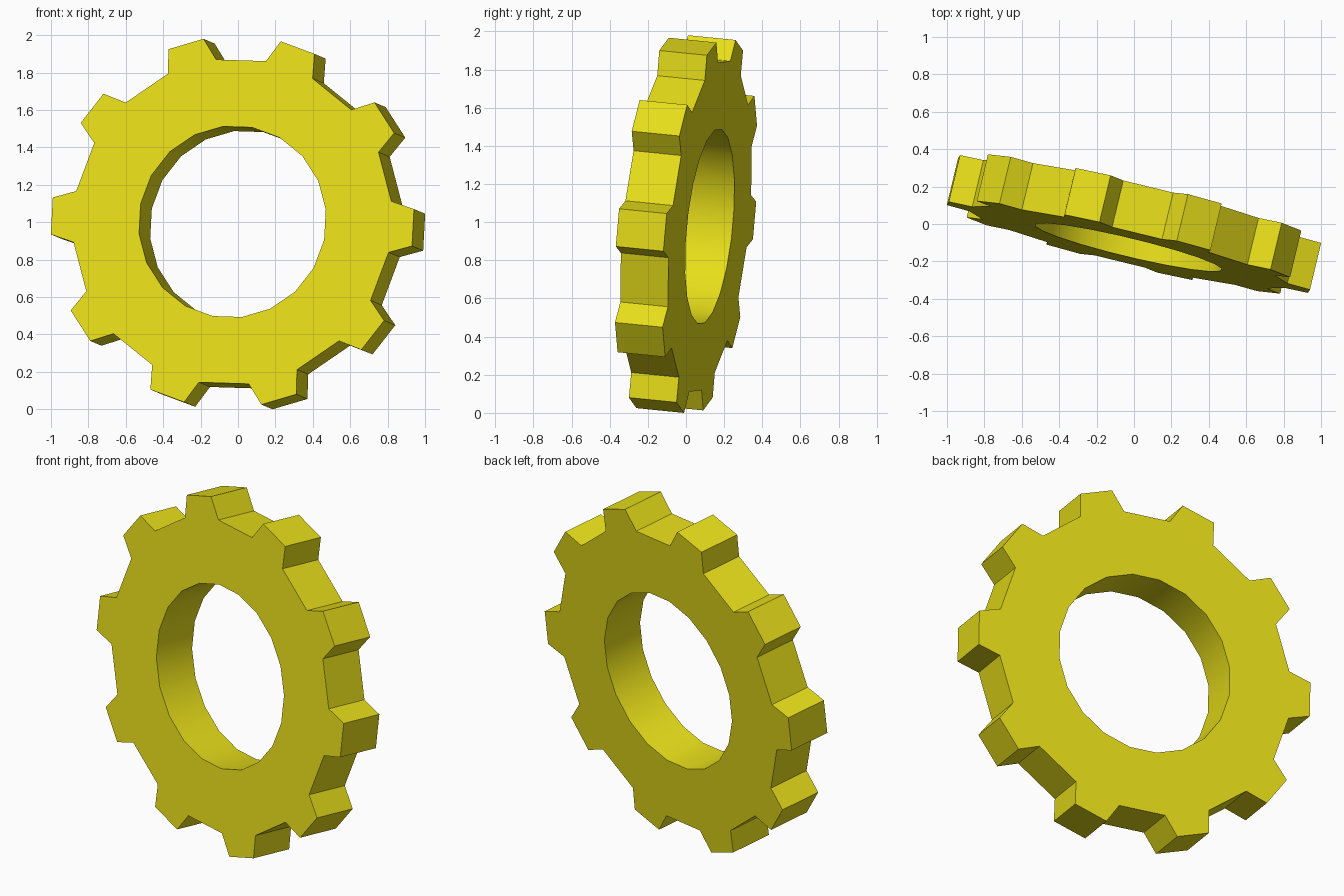
import bpy, bmesh
from math import cos, sin, radians
from mathutils import Vector, Matrix

if "Cube" in bpy.data.objects:
    bpy.data.objects.remove(bpy.data.objects["Cube"])

TEETH, THICK = 10, 0.258
R_HOLE, R_ROOT, R_TIP = 0.516, 0.878, 0.999
TIP_HALF = 5.7          # half angle of a tooth tip, degrees
PHASE = -1.8            # rotation of the teeth about the axle

# tilted frame: axle runs mostly along y
axle = Vector((0.232, 0.967, -0.097)).normalized()
right = Vector((-axle.y, axle.x, 0)).normalized() * -1
up = right.cross(axle).normalized()
if up.z < 0:
    up = -up

bm = bmesh.new()


def pt(r, deg, d):
    a = radians(deg + PHASE)
    return bm.verts.new(right * r * cos(a) + up * r * sin(a) + axle * d)


# one side: ring of quads, with an extra quad for every second sector (tooth)
N = TEETH * 2
d0 = -THICK / 2
inner = [pt(R_HOLE, i * 18 - 9, d0) for i in range(N)]
root = [pt(R_ROOT, i * 18 - 9, d0) for i in range(N)]
faces = []
for i in range(N):
    j = (i + 1) % N
    faces.append(bm.faces.new((inner[i], root[i], root[j], inner[j])))
    if i % 2 == 0:
        a = pt(R_TIP, i * 18 - TIP_HALF, d0)
        b = pt(R_TIP, i * 18 + TIP_HALF, d0)
        faces.append(bm.faces.new((root[i], a, b, root[j])))

# thickness
ext = bmesh.ops.extrude_face_region(bm, geom=faces, use_keep_orig=True)
moved = [g for g in ext["geom"] if isinstance(g, bmesh.types.BMVert)]
bmesh.ops.translate(bm, verts=moved, vec=axle * THICK)
bmesh.ops.recalc_face_normals(bm, faces=bm.faces)

# stand on the ground, centred
for k in range(3):
    vals = [v.co[k] for v in bm.verts]
    shift = -min(vals) if k == 2 else -(min(vals) + max(vals)) / 2
    for v in bm.verts:
        v.co[k] += shift

# smooth bore, flat teeth
centre = sum((v.co for v in bm.verts), Vector()) / len(bm.verts)
for f in bm.faces:
    c = f.calc_center_median() - centre
    radial = (c - axle * c.dot(axle)).length
    f.smooth = radial < R_HOLE + 0.01
for e in bm.edges:
    if len(e.link_faces) == 2 and e.calc_face_angle(0) > radians(30):
        e.smooth = False

me = bpy.data.meshes.new("gear")
bm.to_mesh(me)
bm.free()
gear = bpy.data.objects.new("gear", me)
bpy.context.collection.objects.link(gear)

mat = bpy.data.materials.new("yellow")
mat.diffuse_color = (0.80, 0.73, 0.01, 1)
mat.use_nodes = True
mat.node_tree.nodes["Principled BSDF"].inputs["Base Color"].default_value = mat.diffuse_color
me.materials.append(mat)
